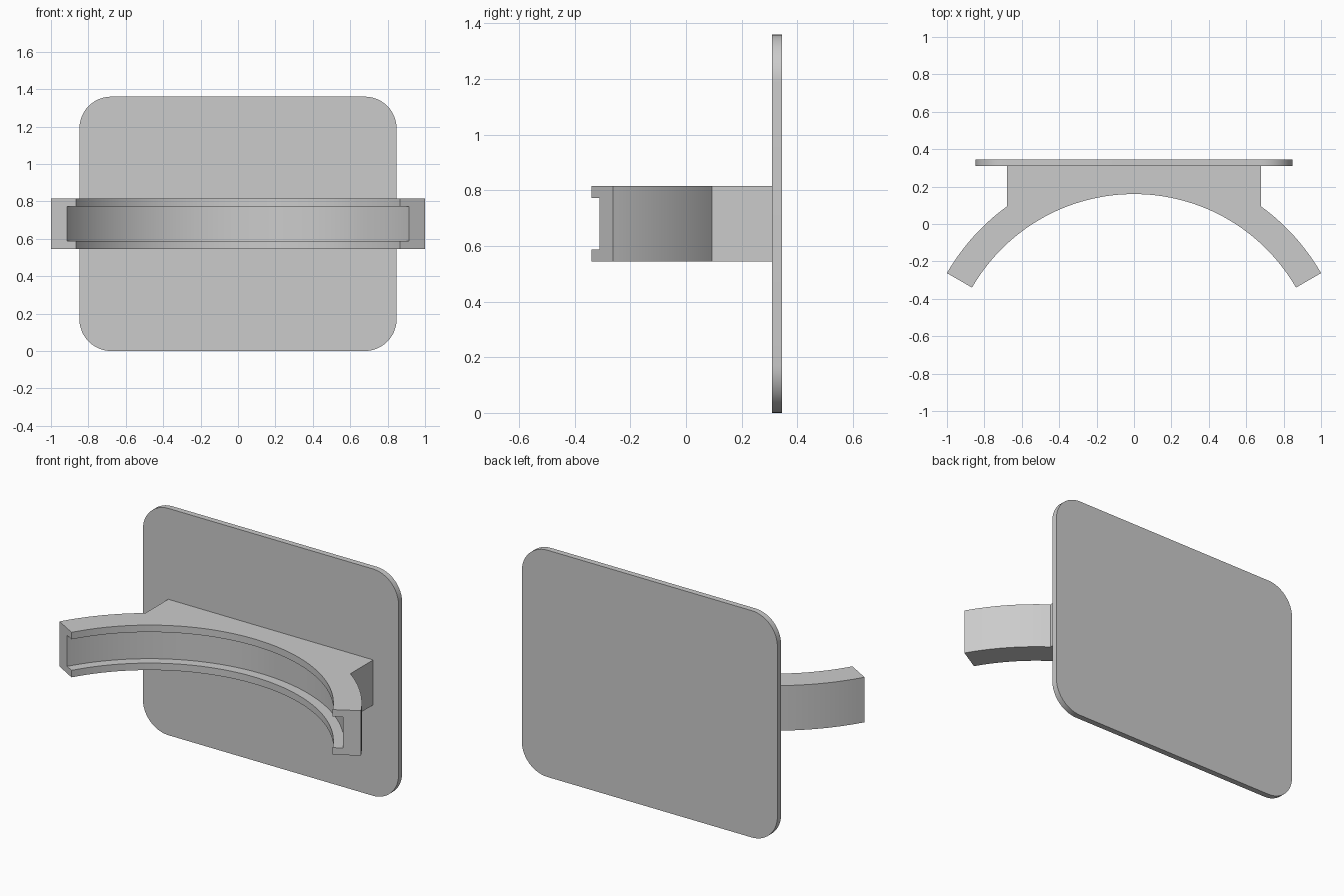
import bpy
import bmesh
from math import radians, sin, cos, sqrt
from mathutils import Vector

cube = bpy.data.objects.get("Cube")
if cube:
    bpy.data.objects.remove(cube, do_unlink=True)

# Main dimensions
ARC_Y = -0.84                          # centre of the curved cradle
INNER, GROOVE, OUTER = 1.0, 1.057, 1.155
MID_Z = 0.68
ARM_HALF, GROOVE_HALF = 0.135, 0.093
BLOCK_X = 0.68
PLATE_FRONT, PLATE_BACK = 0.31, 0.345
PLATE_X, CORNER = 0.848, 0.17

grey = bpy.data.materials.new("light_grey")
grey.use_nodes = True
colour = (0.6, 0.6, 0.6, 1)
grey.diffuse_color = colour
grey.node_tree.nodes["Principled BSDF"].inputs["Base Color"].default_value = colour


def arc(cx, cy, r, start, end, steps):
    """Points along an arc, angles in degrees."""
    angles = [radians(start + (end - start) * i / steps) for i in range(steps + 1)]
    return [(cx + r * cos(a), cy + r * sin(a)) for a in angles]


def prism(name, points, offset):
    """Extrude a closed outline of 3D points along an offset."""
    bm = bmesh.new()
    face = bm.faces.new([bm.verts.new(p) for p in points])
    result = bmesh.ops.extrude_face_region(bm, geom=[face])
    top = [v for v in result["geom"] if isinstance(v, bmesh.types.BMVert)]
    bmesh.ops.translate(bm, verts=top, vec=Vector(offset))
    bmesh.ops.recalc_face_normals(bm, faces=bm.faces)
    mesh = bpy.data.meshes.new(name)
    bm.to_mesh(mesh)
    bm.free()
    mesh.materials.append(grey)
    obj = bpy.data.objects.new(name, mesh)
    bpy.context.collection.objects.link(obj)
    return obj


def activate(obj):
    bpy.ops.object.select_all(action="DESELECT")
    obj.select_set(True)
    bpy.context.view_layer.objects.active = obj


# Rounded back plate
c = PLATE_X - CORNER
h = MID_Z - CORNER
outline = []
for i, (sx, sz) in enumerate([(1, 1), (-1, 1), (-1, -1), (1, -1)]):
    outline += arc(sx * c, MID_Z + sz * h, CORNER, 90 * i, 90 * i + 90, 12)
plate = prism("back_plate", [(x, PLATE_FRONT, z) for x, z in outline],
              (0, PLATE_BACK - PLATE_FRONT, 0))

# Curved cradle with its mounting block, as one outline
shoulder_y = ARC_Y + sqrt(OUTER ** 2 - BLOCK_X ** 2)
shoulder = Vector((1, 0)).angle(Vector((BLOCK_X, shoulder_y - ARC_Y))) * 180 / 3.14159265
outline = arc(0, ARC_Y, INNER, 150, 30, 72)
outline += arc(0, ARC_Y, OUTER, 30, shoulder, 16)
outline += [(BLOCK_X, PLATE_FRONT), (-BLOCK_X, PLATE_FRONT)]
outline += arc(0, ARC_Y, OUTER, 180 - shoulder, 150, 16)
cradle = prism("curved_cradle", [(x, y, MID_Z - ARM_HALF) for x, y in outline],
               (0, 0, 2 * ARM_HALF))

# Channel along the inside of the cradle, open at both ends
ring = arc(0, ARC_Y, GROOVE, 150 + 5, 30 - 5, 78) + arc(0, ARC_Y, 0.9, 25, 155, 78)
cutter = prism("channel_cutter", [(x, y, MID_Z - GROOVE_HALF) for x, y in ring],
               (0, 0, 2 * GROOVE_HALF))
cutter.hide_render = True
cut = cradle.modifiers.new("channel", "BOOLEAN")
cut.operation = "DIFFERENCE"
cut.solver = "EXACT"
cut.object = cutter
activate(cradle)
bpy.ops.object.modifier_apply(modifier=cut.name)
bpy.data.objects.remove(cutter, do_unlink=True)

# Smooth the curves, keep the edges crisp
for obj in (plate, cradle):
    activate(obj)
    bpy.ops.object.shade_smooth_by_angle(angle=radians(25))
